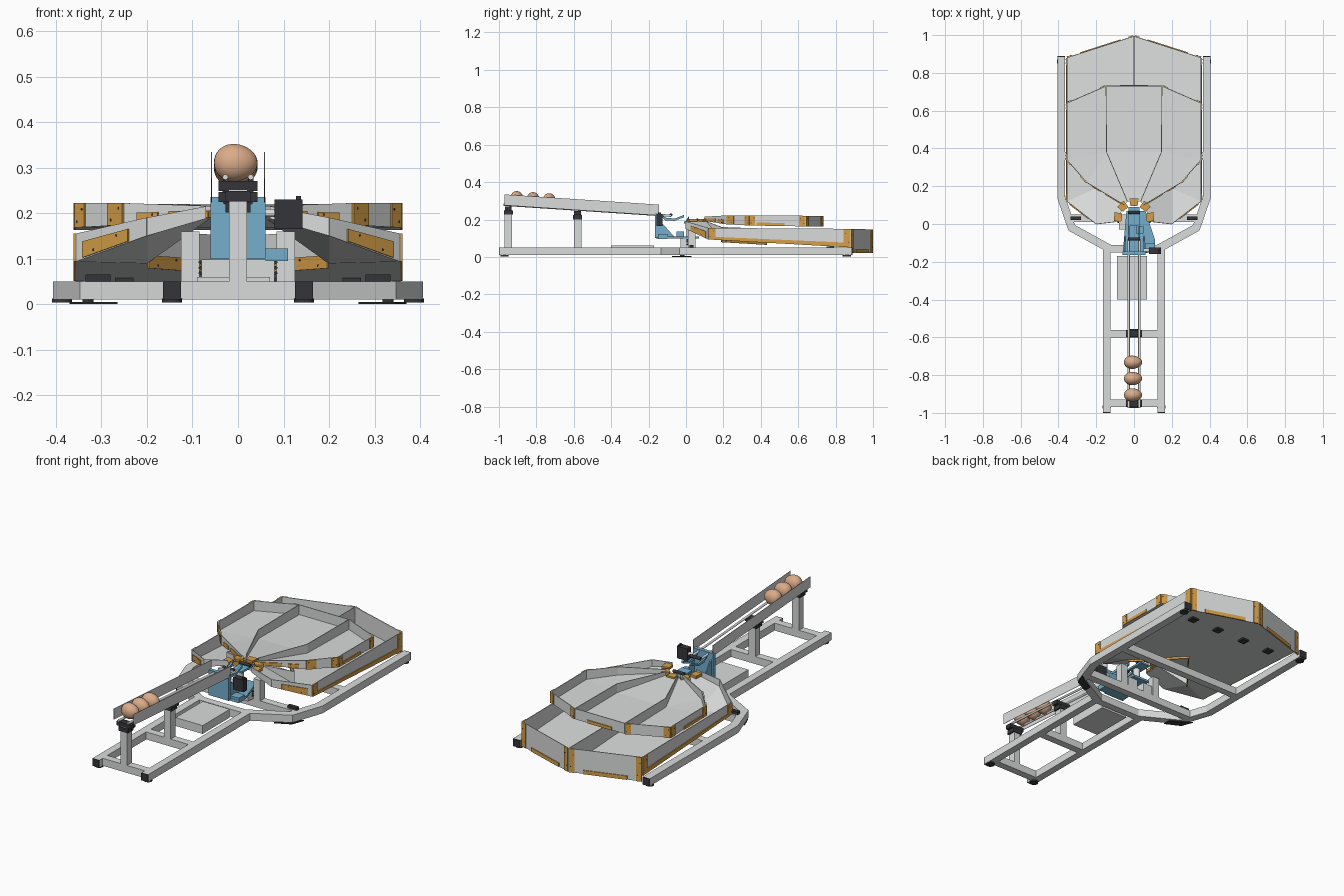
import bpy, bmesh, math
from mathutils import Vector

if "Cube" in bpy.data.objects:
    bpy.data.objects.remove(bpy.data.objects["Cube"], do_unlink=True)


def material(name, rgb):
    m = bpy.data.materials.new(name)
    m.use_nodes = True
    m.diffuse_color = (*rgb, 1)
    m.node_tree.nodes["Principled BSDF"].inputs["Base Color"].default_value = (*rgb, 1)
    return m


GREY = material("aluminium grey", (0.7, 0.71, 0.71))
ORANGE = material("bracket orange", (0.68, 0.35, 0.065))
BLUE = material("printed blue", (0.18, 0.43, 0.61))
BLACK = material("black plastic", (0.036, 0.036, 0.042))
SHELL = material("egg shell", (0.71, 0.41, 0.25))


def finish(name, bm, mat, smooth=False):
    bmesh.ops.recalc_face_normals(bm, faces=bm.faces)
    me = bpy.data.meshes.new(name)
    bm.to_mesh(me)
    bm.free()
    me.materials.append(mat)
    ob = bpy.data.objects.new(name, me)
    bpy.context.collection.objects.link(ob)
    for p in me.polygons:
        p.use_smooth = smooth
    return ob


def slab(name, pts, push, mat):
    """Extrude a polygon along a vector."""
    bm = bmesh.new()
    f = bm.faces.new([bm.verts.new(p) for p in pts])
    out = bmesh.ops.extrude_face_region(bm, geom=[f], use_keep_orig=True)
    moved = [v for v in out["geom"] if isinstance(v, bmesh.types.BMVert)]
    bmesh.ops.translate(bm, verts=moved, vec=push)
    return finish(name, bm, mat)


def box(name, x, y, z, mat):
    pts = [(x[0], y[0], z[0]), (x[1], y[0], z[0]), (x[1], y[1], z[0]), (x[0], y[1], z[0])]
    return slab(name, pts, (0, 0, z[1] - z[0]), mat)


def rod(name, a, b, r, mat, sides=12):
    a, b = Vector(a), Vector(b)
    bm = bmesh.new()
    bmesh.ops.create_cone(bm, cap_ends=True, segments=sides, radius1=r, radius2=r, depth=(b - a).length)
    ob = finish(name, bm, mat)
    ob.rotation_euler = (b - a).to_track_quat("Z", "Y").to_euler()
    ob.location = (a + b) / 2
    return ob


def outward(a, b):
    """Unit normal of a wall, facing away from the inside of its tray."""
    n = Vector((b[1] - a[1], a[0] - b[0], 0)).normalized()
    mid = Vector((a[0] + b[0], a[1] + b[1], 0)) / 2
    return n if n.dot(mid - Vector((math.copysign(0.2, mid.x), 0.4, 0))) > 0 else -n


def wall(name, a, b, mat=GREY, start=-0.002, end=0.002):
    """Upright plate between two stations (x, y, bottom, top)."""
    n = outward(a, b)
    pts = [(a[0], a[1], a[2]), (b[0], b[1], b[2]), (b[0], b[1], b[3]), (a[0], a[1], a[3])]
    return slab(name, [Vector(p) + n * start for p in pts], n * (end - start), mat)


def station(a, b, f, low=0, high=1):
    x, y, lo, hi = [p + (q - p) * f for p, q in zip(a, b)]
    return (x, y, lo + (hi - lo) * low, lo + (hi - lo) * high)


def strip(name, a, b, f0, f1, low=0, high=1):
    """Orange plate on the outer face of part of a wall."""
    p, q = station(a, b, f0, low, high), station(a, b, f1, low, high)
    wall(name, p, q, ORANGE, 0.001, 0.006)
    return p, q


def bracket(name, a, b, f0, f1, low=0, high=1):
    """Strip with two screw heads."""
    p, q = strip(name, a, b, f0, f1, low, high)
    n = outward(a, b)
    for f in (0.25, 0.75):
        c = station(p, q, f)
        mid = Vector((c[0], c[1], c[2] + (c[3] - c[2]) * f))
        rod(name + "_screw", mid, mid + n * 0.0066, 0.003, BLACK, 6)


def both(p, s):
    return (p[0] * s, *p[1:])


# Base frame: bent side bars, front rails and cross bars
path = [(0.385, 0.885), (0.385, 0.14), (0.33, -0.02), (0.13, -0.13)]
for s in (1, -1):
    outline = []
    for side in (0.021, -0.021):
        row = []
        for i, p in enumerate(path):
            p = Vector(p)
            d0 = (p - Vector(path[max(i - 1, 0)])).normalized()
            d1 = (Vector(path[min(i + 1, 3)]) - p).normalized()
            d = (d0 + d1).normalized()
            n = Vector((-d.y, d.x)) * side / max(d.dot(d1), d.dot(d0))
            row.append(((p.x + n.x) * s, p.y + n.y, 0.01))
        outline += row if side > 0 else row[::-1]
    slab("bent_side_bar", outline, (0, 0, 0.04), GREY)
    inner, outer = sorted((0.125 * s, 0.165 * s)), sorted((0.364 * s, 0.406 * s))
    box("front_rail", inner, (-0.996, -0.11), (0.01, 0.05), GREY)
    box("front_rail_cap", inner, (-1.0, -0.996), (0.01, 0.05), BLACK)
    box("rear_bar_cap", outer, (0.885, 0.89), (0.01, 0.05), BLACK)
    for x, y in ((0.145, -0.97), (0.387, 0.86)):
        rod("foot", (x * s, y, 0.003), (x * s, y, 0.012), 0.022, BLACK, 16)
    slab("bend_foot", [(0.37 * s, 0.03, 0), (0.345 * s, -0.035, 0), (0.265 * s, -0.075, 0),
                       (0.265 * s, -0.035, 0), (0.325 * s, 0, 0)], (0, 0, 0.005), BLACK)
    rod("bend_foot_stem", (0.33 * s, -0.02, 0.004), (0.33 * s, -0.02, 0.012), 0.012, BLACK)
    box("frame_bracket", sorted((0.28 * s, 0.335 * s)), (0.02, 0.04), (0.05, 0.065), BLACK)
    for x in (0.085, 0.25):
        box("floor_pad", (x * s - 0.02, x * s + 0.02), (0.75, 0.79), (0.047, 0.057), BLACK)
for y, w in ((-0.95, 0.13), (-0.58, 0.13), (-0.13, 0.13), (0.03, 0.35), (0.36, 0.37)):
    box("cross_bar", (-w, w), (y - 0.02, y + 0.02), (0.01, 0.05), GREY)
box("control_box", (-0.09, 0.07), (-0.4, -0.17), (0.015, 0.06), GREY)

# Lower tray: two lobes, a notch at the front and a chute to each lobe
def lower(x, y, top):
    return (x, y, 0.1 - 0.056 * y, top)


A, B, C = lower(0, 0.994, 0.147), lower(0.355, 0.88, 0.15), lower(0.355, 0.12, 0.155)
D, E, F = (0.2, 0, 0.15, 0.19), (0.07, 0.015, 0.188, 0.215), (0.065, 0.11, 0.186, 0.19)
G, H = lower(0.2, 0.19, 0.16), lower(0, 0.44, 0.15)
for s in (1, -1):
    a, b, c, d, e, f, g, h = [both(p, s) for p in (A, B, C, D, E, F, G, H)]
    for pts in ((a, b, c, g, h), (c, d, g), (d, e, f, g)):
        slab("lower_tray_floor", [p[:3] for p in pts], (0, 0, 0.004), GREY)
    for p, q in ((b, c), (c, d), (d, e), (f, g), (g, h)):
        wall("lower_tray_wall", p, q)
    back = [(*p[:2], 0.02, p[3]) for p in (a, b)]
    wall("lower_tray_back", *back)
    bracket("apex_bracket", *back, 0.01, 0.08)
    bracket("rear_corner_bracket", *back, 0.92, 1)
    bracket("rear_side_bracket", b, c, 0, 0.05)
    bracket("front_side_bracket", c, b, 0, 0.05)
    bracket("front_bracket", c, d, 0.1, 0.75, 0.05, 0.65)
    bracket("notch_bracket", g, h, 0, 0.4, -0.15, 0.25)
    strip("notch_strip", g, h, 0.4, 0.98, -0.15, 0.1)
    strip("side_strip", b, c, 0.05, 0.95, 0, 0.25)
    strip("rear_strip", *back, 0.2, 0.8, 0, 0.16)
wall("lower_tray_divider", H, A)

# Upper tray: three lanes fanning out from the hub
rim = [(0.148, 0.73, 0.163, 0.22), (0.355, 0.64, 0.163, 0.22), (0.355, 0.34, 0.168, 0.222),
       (0.25, 0.22, 0.174, 0.222), (0.05, 0.1, 0.193, 0.215)]
bend, hub = (0.145, 0.38, 0.168, 0.22), (0.035, 0.12, 0.193, 0.215)
for s in (1, -1):
    r = [both(p, s) for p in rim]
    k, j = both(bend, s), both(hub, s)
    for pts in ((r[0], r[1], r[2], k), (k, r[2], r[3]), (k, r[3], r[4], j)):
        slab("upper_side_floor", [p[:3] for p in pts], (0, 0, 0.004), GREY)
    for p, q in list(zip(r, r[1:])) + [(r[0], k), (k, j)]:
        wall("upper_tray_wall", p, q)
    bracket("upper_rear_bracket", r[0], r[1], 0.01, 0.14)
    bracket("upper_corner_bracket", r[0], r[1], 0.86, 1)
    bracket("upper_side_bracket", r[1], r[2], 0, 0.12)
    bracket("upper_front_bracket", r[2], r[1], 0, 0.1)
    bracket("upper_bend_bracket", r[2], r[3], 0, 0.2)
    bracket("upper_inner_bend_bracket", r[2], r[3], 0.68, 1)
    bracket("upper_lane_bracket", r[3], r[4], 0.15, 0.38, 0, 0.55)
    strip("upper_mouth_strip", r[3], r[4], 0.5, 0.98, 0, 0.6)
    strip("upper_side_strip", r[1], r[2], 0.38, 0.88, 0, 0.3)
left, right = [[both(p, s)[:3] for p in (rim[0], bend, hub)] for s in (1, -1)]
for i in (0, 1):
    slab("upper_middle_floor", [left[i], left[i + 1], right[i + 1], right[i]], (0, 0, 0.004), GREY)
rear = [both(rim[0], s) for s in (1, -1)]
wall("upper_tray_back", *rear)
strip("upper_back_strip", *rear, 0.25, 0.75, 0, 0.3)

# Hub: separate lane mouths set in a half ring
for deg in (5, 47, 90, 133, 175):
    u = Vector((math.cos(math.radians(deg)), math.sin(math.radians(deg)), 0))
    v = Vector((-u.y, u.x, 0)) * 0.019
    c = Vector((0, 0.03, 0.19))
    p, q = c + u * 0.065, c + u * 0.105
    slab("lane_mouth", [p - v, q - v * 1.25, q + v * 1.25, p + v], (0, 0, 0.014), ORANGE)

# Egg runway: sloping side plates, round rails, posts and clamps
def slope(y):
    return 0.334 - (y + 0.97) * 0.066


for s in (1, -1):
    ends = [(0.058 * s, y, slope(y) - 0.058, slope(y)) for y in (-0.97, -0.145)]
    wall("runway_side", *ends, start=-0.001, end=0.001)
    rod("runway_rail", (0.028 * s, -0.975, slope(-0.97) - 0.055), (0.028 * s, -0.08, slope(-0.08) - 0.055), 0.006, GREY)
for y in (-0.95, -0.58):
    top = slope(y) - 0.062
    box("runway_post", (-0.02, 0.02), (y - 0.02, y + 0.02), (0.05, top - 0.02), GREY)
    box("runway_clamp", (-0.043, 0.043), (y - 0.018, y + 0.018), (top - 0.022, top), BLACK)
    box("clamp_collar", (-0.028, 0.028), (y - 0.024, y + 0.024), (top - 0.045, top - 0.022), BLACK)

# Eggs
for y in (-0.905, -0.818, -0.732):
    bm = bmesh.new()
    bmesh.ops.create_uvsphere(bm, u_segments=28, v_segments=18, radius=1)
    for v in bm.verts:
        taper = 1 - 0.1 * v.co.x
        v.co = (v.co.x * 0.048, v.co.y * 0.035 * taper, v.co.z * 0.041 * taper)
    finish("egg", bm, SHELL, True).location = (-0.005, y, slope(y) - 0.019)

# Sorting mechanism: blue carrier, motor, swivel arm and support blocks
box("carrier_front", (-0.06, 0.06), (-0.165, -0.145), (0.1, 0.235), BLUE)
slab("carrier_base", [(-0.06, -0.16, 0.098), (0.11, -0.15, 0.098), (0.11, -0.08, 0.098), (0.06, 0.07, 0.098),
                      (-0.04, 0.07, 0.098)], (0, 0, 0.012), BLUE)
box("carrier_foot", (0.06, 0.11), (-0.15, -0.1), (0.095, 0.122), BLUE)
for s in (1, -1):
    slab("carrier_web", [(0.05 * s, -0.145, 0.105), (0.05 * s, -0.06, 0.105), (0.05 * s, -0.145, 0.2)], (0.006, 0, 0), BLUE)
    arm = [(-0.15, 0.235), (-0.11, 0.21), (-0.06, 0.205), (-0.01, 0.225), (-0.01, 0.212), (-0.06, 0.193), (-0.11, 0.195)]
    slab("guide_arm", [(0.028 * s - 0.005, y, z) for y, z in arm], (0.01, 0, 0), BLUE)
    box("support_post", sorted((0.085 * s, 0.125 * s)), (0.01, 0.05), (0.05, 0.16), GREY)
    box("support_block", sorted((0.02 * s, 0.08 * s)), (-0.03, 0.05), (0.05, 0.098), GREY)
    for z in (0.068, 0.08, 0.092):
        rod("support_screw", (0.083 * s, 0.004, z), (0.083 * s, 0.012, z), 0.004, BLACK, 8)
rod("swivel_shaft", (0, 0.02, 0.1), (0, 0.02, 0.18), 0.018, GREY, 20)
box("swivel_arm", (-0.03, 0.03), (-0.01, 0.09), (0.18, 0.19), BLUE)
for y, z in ((-0.08, 0.225), (0.06, 0.197)):
    rod("gate_roller", (-0.033, y, z), (0.033, y, z), 0.008, BLACK)
box("motor", (0.08, 0.142), (-0.158, -0.125), (0.165, 0.23), BLACK)
rod("motor_shaft", (0.05, -0.14, 0.2), (0.09, -0.14, 0.2), 0.009, GREY)
box("motor_plug", (0.128, 0.138), (-0.15, -0.135), (0.23, 0.238), BLACK)
box("sensor", (0.01, 0.05), (-0.05, -0.01), (0.11, 0.135), BLUE)
